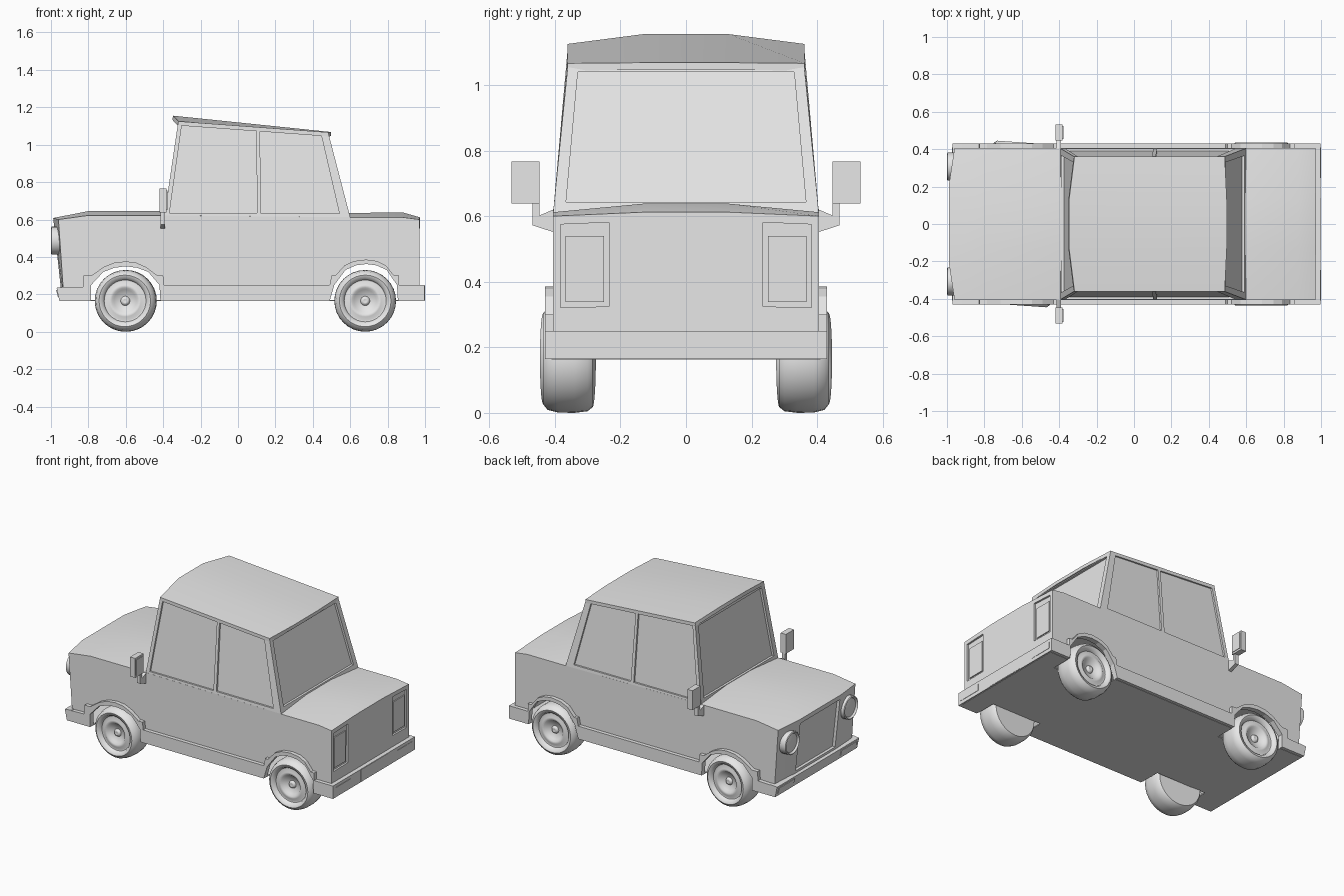
import bpy, bmesh, math
from mathutils import Vector, Matrix

cube = bpy.data.objects.get("Cube")
if cube:
    bpy.data.objects.remove(cube)

grey = bpy.data.materials.new("plain_grey")
grey.use_nodes = True
grey.diffuse_color = (0.8, 0.8, 0.8, 1)
grey.node_tree.nodes["Principled BSDF"].inputs["Base Color"].default_value = (0.8, 0.8, 0.8, 1)


def finish(name, bm, smooth=None):
    bmesh.ops.remove_doubles(bm, verts=bm.verts, dist=0.0005)
    bmesh.ops.recalc_face_normals(bm, faces=bm.faces)
    mesh = bpy.data.meshes.new(name)
    bm.to_mesh(mesh)
    bm.free()
    mesh.materials.append(grey)
    ob = bpy.data.objects.new(name, mesh)
    bpy.context.collection.objects.link(ob)
    if smooth:
        bpy.ops.object.select_all(action='DESELECT')
        ob.select_set(True)
        bpy.context.view_layer.objects.active = ob
        bpy.ops.object.shade_smooth_by_angle(angle=math.radians(smooth))
    return ob


def face(bm, points):
    return bm.faces.new([bm.verts.new(p) for p in points])


def prism(name, points, axis, lo, hi):
    """Extrude a flat outline along x or y."""
    def at(p, d):
        return (p[0], d, p[1]) if axis == 'y' else (d, p[0], p[1])
    bm = bmesh.new()
    face(bm, [at(p, lo) for p in points])
    face(bm, [at(p, hi) for p in points])
    for a, b in zip(points, points[1:] + points[:1]):
        face(bm, [at(a, lo), at(b, lo), at(b, hi), at(a, hi)])
    return finish(name, bm)


def box(name, x, y, z):
    return prism(name, [(x[0], z[0]), (x[1], z[0]), (x[1], z[1]), (x[0], z[1])], 'y', *y)


def recess(bm, quad, u, v, push):
    """Quad (low a, low b, high b, high a) with a sunken panel inside."""
    a, b, c, d = [Vector(p) for p in quad]
    def spot(s, t):
        return a.lerp(b, s).lerp(d.lerp(c, s), t)
    outer = [a, b, c, d]
    inner = [spot(u[0], v[0]), spot(u[1], v[0]), spot(u[1], v[1]), spot(u[0], v[1])]
    deep = [p + Vector(push) for p in inner]
    for i in range(4):
        j = (i + 1) % 4
        face(bm, [outer[i], outer[j], inner[j], inner[i]])
        face(bm, [inner[i], inner[j], deep[j], deep[i]])
    face(bm, deep)


# Wheel arch outlines, front to back
FRONT_ARCH = [(-.785, .165), (-.785, .25), (-.72, .32), (-.66, .342), (-.6, .35),
              (-.54, .342), (-.48, .32), (-.42, .25), (-.415, .165)]
REAR_ARCH = [(.49, .165), (.515, .25), (.575, .33), (.63, .355), (.685, .362),
             (.74, .355), (.795, .33), (.85, .25), (.855, .165)]

# Body shell: side x, middle x, middle half width, side z, middle z
W = .405
stations = [(-.96, -.988, .22, .6, .608), (-.8, -.8, .13, .622, .645), (-.39, -.4, .13, .622, .645),
            (.6, .6, .13, .612, .635), (.88, .88, .13, .612, .638), (.97, .972, .13, .6, .612)]
rows = [[(xs, -W, zs), (xm, -ym, zm), (xm, ym, zm), (xs, W, zs)] for xs, xm, ym, zs, zm in stations]
bm = bmesh.new()
for r, q in zip(rows, rows[1:]):
    for i in range(3):
        face(bm, [r[i], r[i + 1], q[i + 1], q[i]])
for s in (-1, 1):
    low = [(-.93, .165)] + FRONT_ARCH + REAR_ARCH + [(.97, .165)]
    side = [(x, s * W, z) for x, z in low]
    side += [(st[0], s * W, st[3]) for st in reversed(stations)]
    face(bm, side)
nose, tail = rows[0], rows[-1]
nose_low = [(-.93, -W, .165), (-.94, -.22, .165), (-.94, .22, .165), (-.93, W, .165)]
tail_low = [(.97, y, .165) for y in (-W, -.13, .13, W)]
for i in (0, 2):
    face(bm, [nose_low[i], nose_low[i + 1], nose[i + 1], nose[i]])
recess(bm, [nose_low[1], nose_low[2], nose[2], nose[1]], (.03, .97), (.2, .93), (.02, 0, 0))
face(bm, [tail_low[1], tail_low[2], tail[2], tail[1]])
for m, e in ((1, 0), (2, 3)):
    recess(bm, [tail_low[m], tail_low[e], tail[e], tail[m]], (.38, .92), (.36, .94), (-.012, 0, 0))
finish("body_shell", bm, 15)

# Tail lamp lenses inside their recesses
for s, label in ((1, "left"), (-1, "right")):
    y = sorted((s * .25, s * .368))
    box("tail_lamp_" + label, (.955, .965), y, (.338, .54))

# Floor with gaps for the wheels
box("floor_middle", (-.95, .99), (-.28, .28), (.163, .17))
for s in (-1, 1):
    y = sorted((s * .28, s * .41))
    for x in ((-.95, -.785), (-.415, .49), (.855, .99)):
        box("floor_side", x, y, (.163, .17))

# Side trim: sill, arch flares and bumper ends
trim_top = [(.998, .25), (.86, .25), (.86, .3), (.835, .3), (.79, .355), (.745, .378), (.685, .386),
            (.62, .378), (.57, .355), (.52, .3), (.5, .3), (.49, .25),
            (-.395, .25), (-.4, .3), (-.43, .3), (-.49, .345), (-.545, .37), (-.6, .376),
            (-.66, .37), (-.715, .348), (-.785, .3), (-.825, .3), (-.83, .24), (-.97, .235)]
trim = [(-.955, .165)] + FRONT_ARCH + REAR_ARCH + [(.998, .165)] + trim_top
for s in (-1, 1):
    prism("side_trim", trim, 'y', *sorted((s * .395, s * .43)))

# Bumpers with thin plates and lamps
prism("front_bumper", [(-.955, .165), (-.97, .235), (-.92, .24), (-.92, .165)], 'y', -.43, .43)
box("rear_bumper", (.955, .998), (-.43, .43), (.165, .25))
box("rear_plate", (.99, 1.0), (-.14, .14), (.167, .248))
for s in (-1, 1):
    y = sorted((s * .245, s * .41))
    box("rear_bumper_lamp", (.991, 1.0), y, (.188, .23))
    prism("front_bumper_lamp", [(-.963, .185), (-.972, .222), (-.966, .222), (-.957, .185)], 'y', *y)

# Cabin with sunken windows
bm = bmesh.new()
def corner(x, s, top):
    if top:
        return (x, s * .36, 1.12 - .072 * (x + .315))
    return (x, s * W, .612)
for s in (-1, 1):
    push = (0, -s * .012, 0)
    recess(bm, [corner(-.395, s, 0), corner(.112, s, 0), corner(.107, s, 1), corner(-.32, s, 1)],
           (.05, .98), (.045, .975), push)
    recess(bm, [corner(.112, s, 0), corner(.6, s, 0), corner(.483, s, 1), corner(.107, s, 1)],
           (.025, .89), (.045, .975), push)
for low, high, dx in ((-.395, -.32, .015), (.6, .483, -.015)):
    recess(bm, [corner(low, -1, 0), corner(low, 1, 0), corner(high, 1, 1), corner(high, -1, 1)],
           (.045, .955), (.07, .95), (dx, 0, 0))
finish("cabin", bm)

# Roof slab, arched at the front and flat at the back
bm = bmesh.new()
front = [(-.318, -.362, 1.125), (-.347, -.13, 1.155), (-.347, .13, 1.155), (-.318, .362, 1.125)]
back = [(.485, -.362, 1.066), (.496, -.13, 1.068), (.496, .13, 1.068), (.485, .362, 1.066)]
def drop(p):
    return (p[0] - .004 if p[0] < 0 else p[0], p[1], p[2] - .022)
for i in range(3):
    q = [front[i], front[i + 1], back[i + 1], back[i]]
    face(bm, q)
    face(bm, [drop(p) for p in q])
for line in (front, back, [front[0], back[0]], [front[3], back[3]]):
    for a, b in zip(line, line[1:]):
        face(bm, [a, b, drop(b), drop(a)])
finish("roof", bm, 25)


def lathe(name, profile, segments, place, smooth):
    """Spin (radius, y) points around the y axis."""
    bm = bmesh.new()
    verts = [bm.verts.new((r, y, 0)) for r, y in profile]
    edges = [bm.edges.new(e) for e in zip(verts, verts[1:])]
    bmesh.ops.spin(bm, geom=verts + edges, cent=(0, 0, 0), axis=(0, 1, 0),
                   angle=math.tau, steps=segments)
    bm.transform(place)
    return finish(name, bm, smooth)


# Wheels, the front pair steered slightly
tyre = [(0, -.075), (.148, -.075), (.16, -.06), (.165, -.02), (.164, .03), (.156, .062), (.138, .076),
        (.12, .07), (.112, .052), (.104, .05), (.085, .062), (.07, .06), (.06, .048),
        (.025, .038), (.018, .05), (.008, .052), (0, .046)]
for x, turn, label in ((-.6, -4, "front"), (.68, 0, "rear")):
    for s, hand in ((1, "left"), (-1, "right")):
        place = (Matrix.Translation((x, s * .36, .165)) @ Matrix.Rotation(math.radians(turn), 4, 'Z')
                 @ Matrix.Scale(s, 4, (0, 1, 0)))
        lathe(f"{label}_wheel_{hand}", tyre, 32, place, 50)

# Round headlamps facing forward
lamp = [(0, -.045), (.07, -.045), (.075, -.03), (.075, .026), (.068, .03), (.06, .018), (.03, .024), (0, .026)]
for s in (-1, 1):
    place = Matrix.Translation((-.97, s * .307, .487)) @ Matrix.Rotation(math.pi / 2, 4, 'Z')
    lathe("headlamp", lamp, 24, place, 35)

# Door mirrors on short arms
for s in (-1, 1):
    arm = [(s * y, z) for y, z in ((.4, .622), (.447, .602), (.447, .645), (.468, .645), (.468, .572), (.4, .55))]
    prism("mirror_arm", arm, 'x', -.415, -.39)
    box("mirror", (-.42, -.382), sorted((s * .446, s * .532)), (.638, .767))
    box("mirror_glass", (-.385, -.378), sorted((s * .455, s * .523)), (.65, .755))
